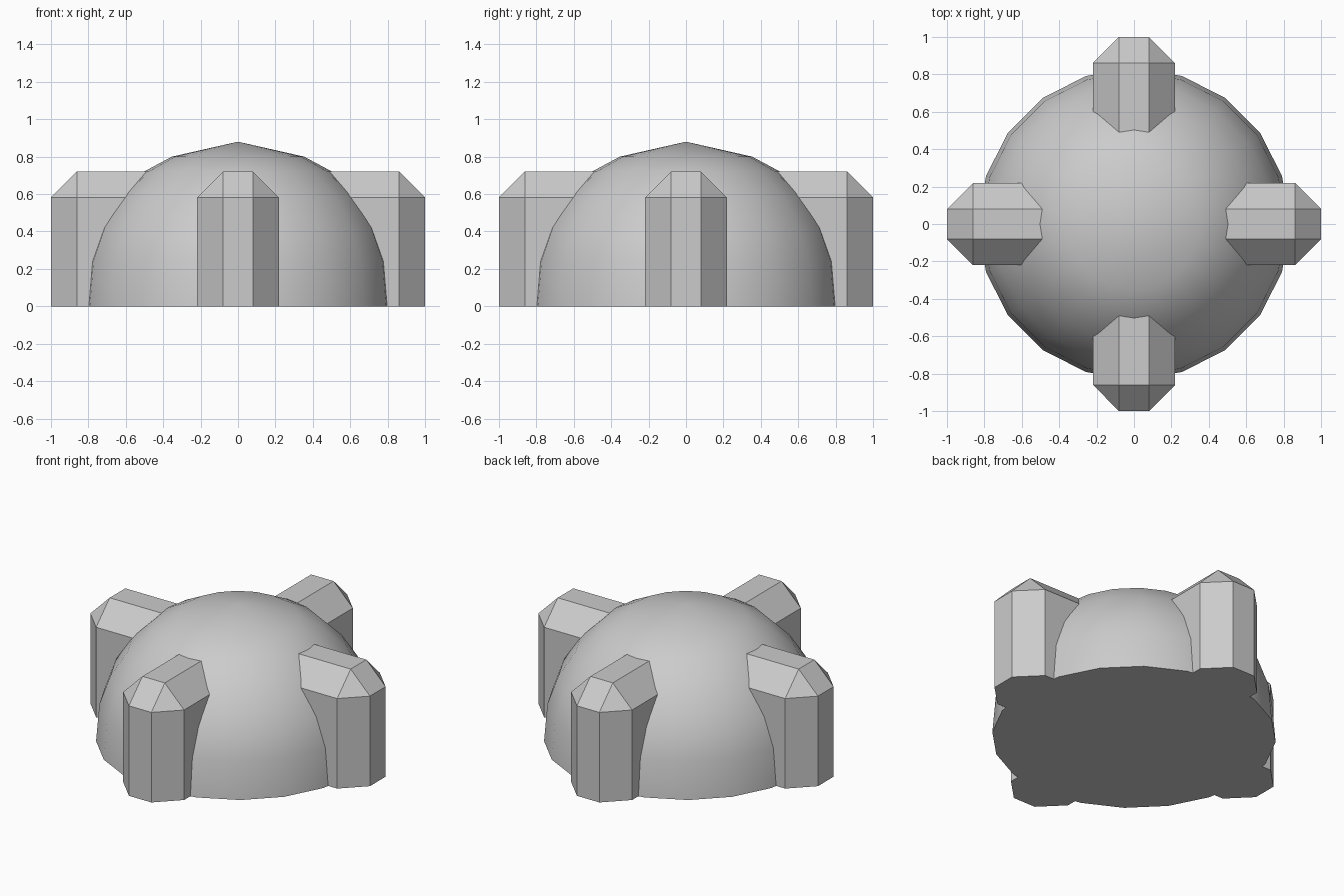
import bpy, bmesh, math

if "Cube" in bpy.data.objects:
    bpy.data.objects.remove(bpy.data.objects["Cube"])


def make_object(name, bm):
    bmesh.ops.recalc_face_normals(bm, faces=bm.faces)
    mesh = bpy.data.meshes.new(name)
    bm.to_mesh(mesh)
    bm.free()
    obj = bpy.data.objects.new(name, mesh)
    bpy.context.collection.objects.link(obj)
    return obj


# Dome: profile spun round the z axis, with a flat base
SIDES = 20
profile = [(0.832, 0), (0.812, 0.24), (0.748, 0.42), (0.645, 0.58),
           (0.503, 0.72), (0.354, 0.80)]
bm = bmesh.new()
rings = []
for r, z in profile:
    rings.append([bm.verts.new((r * math.cos(2 * math.pi * i / SIDES),
                                r * math.sin(2 * math.pi * i / SIDES), z))
                  for i in range(SIDES)])
apex = bm.verts.new((0, 0, 0.88))
for i in range(SIDES):
    j = (i + 1) % SIDES
    for low, high in zip(rings, rings[1:]):
        bm.faces.new((low[i], low[j], high[j], high[i]))
    bm.faces.new((rings[-1][i], rings[-1][j], apex))
bm.faces.new(rings[0])
dome = make_object("dome", bm)
bpy.context.view_layer.objects.active = dome
dome.select_set(True)
bpy.ops.object.shade_smooth_by_angle(angle=math.radians(40))
dome.select_set(False)


# Buttresses: box with chamfered outer corners and top edges, inner end in the dome
def buttress(name, angle):
    bm = bmesh.new()
    bmesh.ops.create_cube(bm, size=1)
    for v in bm.verts:
        v.co = (1.0 if v.co.x > 0 else 0.42, 0.436 * v.co.y,
                0.72 if v.co.z > 0 else 0)
    edges = []
    for e in bm.edges:
        a, b = e.verts[0].co, e.verts[1].co
        outer = a.x > 0.9 and b.x > 0.9
        top = a.z > 0.5 and b.z > 0.5
        upright = abs(a.z - b.z) > 0.5
        side_top = top and abs(a.x - b.x) > 0.1
        if (outer and (top or upright)) or side_top:
            edges.append(e)
    bmesh.ops.bevel(bm, geom=edges, offset=0.138, offset_type='OFFSET',
                    segments=1, profile=0.5, affect='EDGES')
    obj = make_object(name, bm)
    obj.rotation_euler.z = angle


for k, side in enumerate(("right", "back", "left", "front")):
    buttress(side + "_buttress", k * math.pi / 2)
